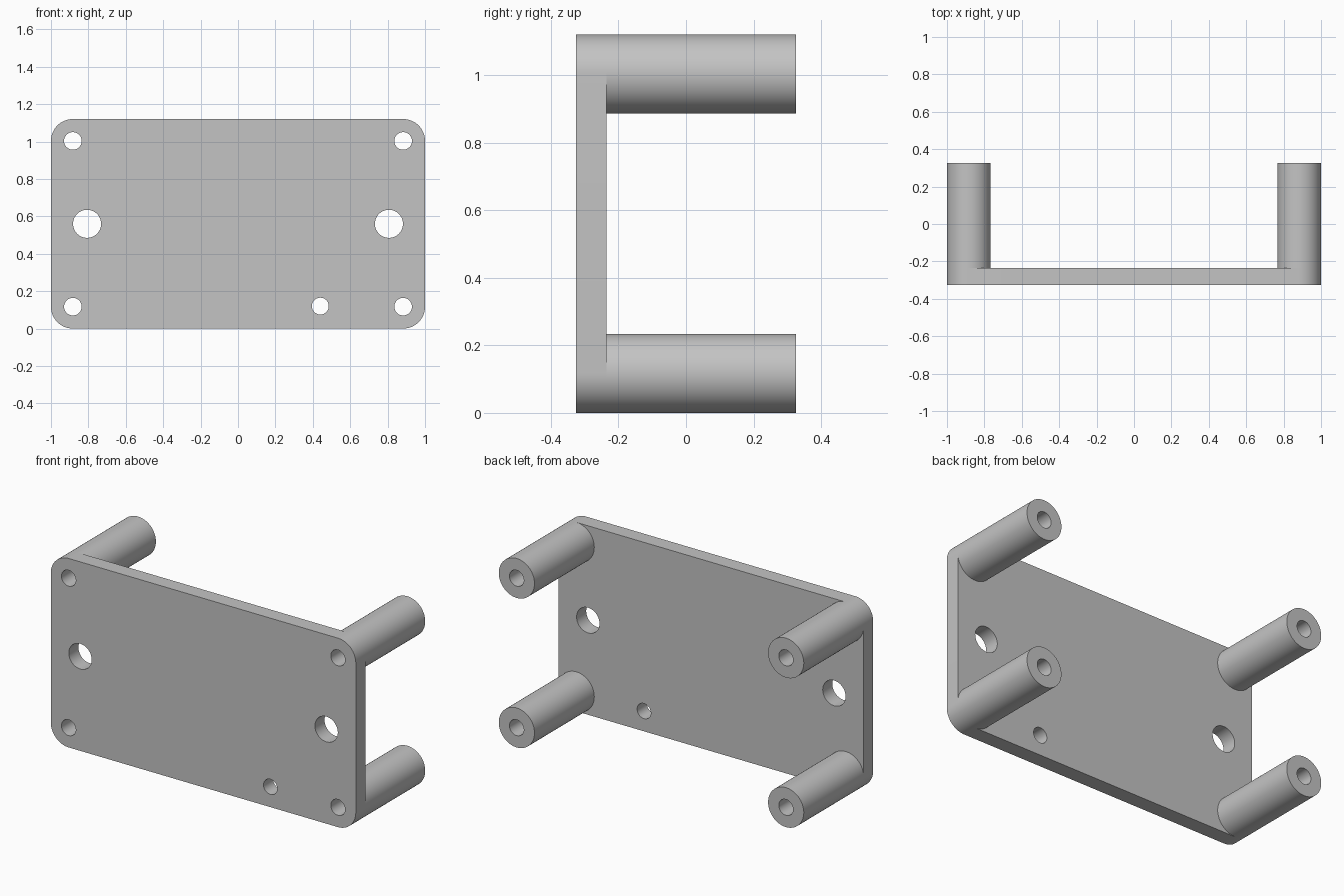
import bpy
import bmesh
from math import cos, sin, pi, radians

cube = bpy.data.objects.get("Cube")
if cube:
    bpy.data.objects.remove(cube, do_unlink=True)

WIDTH, HEIGHT = 2.0, 1.12
FRONT, PLATE_BACK, POST_END = -0.325, -0.235, 0.325
POST_R, BORE_R, MOUNT_R = 0.117, 0.047, 0.075
POST_X = WIDTH / 2 - POST_R
POST_Z = (POST_R, HEIGHT - POST_R)
SEGMENTS = 64

grey = bpy.data.materials.new("plain grey")
grey.use_nodes = True
colour = (0.55, 0.55, 0.55, 1)
grey.diffuse_color = colour
grey.node_tree.nodes["Principled BSDF"].inputs["Base Color"].default_value = colour


def arc(x, z, r, start=0.0, sweep=2 * pi, steps=SEGMENTS, closed=True):
    count = steps if closed else steps + 1
    return [(x + r * cos(start + sweep * i / steps),
             z + r * sin(start + sweep * i / steps)) for i in range(count)]


def extruded(name, loops, y0, y1):
    """Fill the outer loop minus the inner loops, and extrude from y0 to y1."""
    curve = bpy.data.curves.new(name, "CURVE")
    curve.dimensions = "2D"
    curve.fill_mode = "BOTH"
    curve.extrude = (y1 - y0) / 2
    curve.materials.append(grey)
    for loop in loops:
        spline = curve.splines.new("POLY")
        spline.points.add(len(loop) - 1)
        for point, (x, z) in zip(spline.points, loop):
            point.co = (x, z, 0, 1)
        spline.use_cyclic_u = True
    obj = bpy.data.objects.new(name, curve)
    bpy.context.collection.objects.link(obj)
    obj.rotation_euler.x = pi / 2
    obj.location.y = (y0 + y1) / 2
    bpy.ops.object.select_all(action="DESELECT")
    obj.select_set(True)
    bpy.context.view_layer.objects.active = obj
    bpy.ops.object.convert(target="MESH")
    obj = bpy.context.object
    bm = bmesh.new()
    bm.from_mesh(obj.data)
    bmesh.ops.remove_doubles(bm, verts=bm.verts, dist=0.0001)
    bmesh.ops.recalc_face_normals(bm, faces=bm.faces)
    bm.to_mesh(obj.data)
    bm.free()
    bpy.ops.object.shade_smooth_by_angle(angle=radians(30))
    return obj


# Rounded plate outline: one quarter arc per corner, counter-clockwise
low, high = POST_Z
corners = [(POST_X, low, -pi / 2), (POST_X, high, 0),
           (-POST_X, high, pi / 2), (-POST_X, low, pi)]
outline = [p for x, z, start in corners
           for p in arc(x, z, POST_R, start, pi / 2, SEGMENTS // 4, False)]

# Holes: four post bores, two large mounting holes, one small offset hole
holes = [arc(x, z, BORE_R) for x, z, _ in corners]
holes += [arc(side * 0.807, HEIGHT / 2, MOUNT_R) for side in (-1, 1)]
holes.append(arc(0.44, 0.12, 0.045))
extruded("base_plate", [outline] + holes, FRONT, PLATE_BACK)

# Hollow posts standing off the back of the plate
for x, side in ((-POST_X, "right"), (POST_X, "left")):
    for z, level in ((low, "lower"), (high, "upper")):
        extruded(f"{level}_{side}_post",
                 [arc(x, z, POST_R), arc(x, z, BORE_R)], PLATE_BACK, POST_END)
